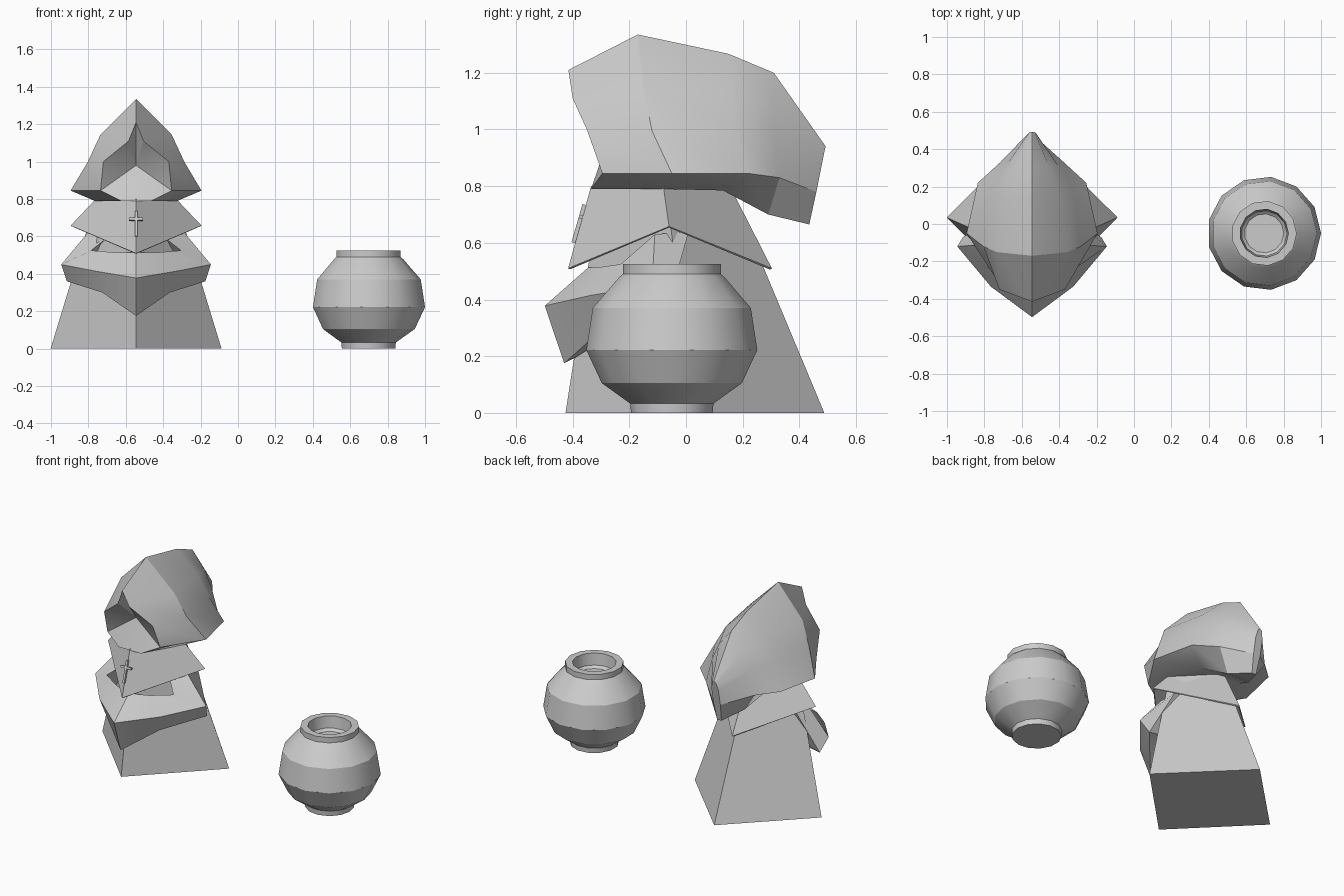
import bpy, bmesh, math
from mathutils import Matrix

if "Cube" in bpy.data.objects:
    bpy.data.objects.remove(bpy.data.objects["Cube"])

CX = -0.545  # figure centre line


def finish(name, bm, angle=30, at=(0, 0, 0)):
    bmesh.ops.recalc_face_normals(bm, faces=bm.faces)
    me = bpy.data.meshes.new(name)
    bm.to_mesh(me)
    bm.free()
    ob = bpy.data.objects.new(name, me)
    ob.location = at
    bpy.context.collection.objects.link(ob)
    if angle:
        bpy.ops.object.select_all(action='DESELECT')
        ob.select_set(True)
        bpy.context.view_layer.objects.active = ob
        bpy.ops.object.shade_smooth_by_angle(angle=math.radians(angle))
    return ob


def loft(rings, caps=(True, True)):
    """Join equal-length closed rings into a skin."""
    bm = bmesh.new()
    vs = [[bm.verts.new(p) for p in r] for r in rings]
    n = len(rings[0])
    for a, b in zip(vs, vs[1:]):
        for i in range(n):
            j = (i + 1) % n
            bm.faces.new((a[i], a[j], b[j], b[i]))
    if caps[0]:
        bm.faces.new(vs[0])
    if caps[1]:
        bm.faces.new(vs[-1])
    return bm


def flip(p):
    return (-p[0], p[1], p[2])


def diamond(half_x, y_front, y_side, y_back, z_front, z_side, z_back):
    return [(0, y_front, z_front), (half_x, y_side, z_side),
            (0, y_back, z_back), (-half_x, y_side, z_side)]


FIG = (CX, 0, 0)

# robe: four-sided leaning frustum
finish("robe", loft([diamond(.457, -.425, .035, .488, 0, 0, 0),
                     diamond(.21, -.30, -.075, .15, .81, .81, .81)]), 0, FIG)

# shoulder cape: thin flared shell with raised sides
cape = finish("shoulder_cape",
              loft([diamond(.215, -.335, -.08, .155, .80, .80, .80),
                    diamond(.35, -.416, -.06, .303, .51, .658, .51)],
                   (True, False)), 0, FIG)
sol = cape.modifiers.new("thickness", 'SOLIDIFY')
sol.thickness = .008

# sleeves: joined at the front, running back to both shoulders
shoulder = [(.24, .01, .64), (.25, -.11, .63), (.12, -.12, .62), (.10, 0, .62)]
elbow = [(.37, -.07, .36), (.40, -.12, .45), (.24, -.23, .525), (.27, -.08, .38)]
forearm = [(.18, -.29, .30), (.22, -.335, .415), (.12, -.30, .515), (.14, -.18, .32)]
hands = [(0, -.43, .175), (0, -.498, .378), (0, -.345, .513), (0, -.28, .25)]
half = [shoulder, elbow, forearm]
rings = half + [hands] + [[flip(p) for p in r] for r in reversed(half)]
finish("sleeves", loft(rings), 30, FIG)

# hood: half sections from face opening to the hanging tip
sections = [
    [(0, -.415, 1.21), (.04, -.40, 1.11), (.175, -.35, 1.0), (.19, -.295, .845), (.08, -.335, .79)],
    [(0, -.17, 1.335), (.19, -.15, 1.145), (.26, -.12, .995), (.35, -.05, .845), (.22, -.08, .79)],
    [(0, .15, 1.267), (.15, .15, 1.13), (.22, .17, 1.0), (.29, .22, .845), (.14, .13, .785)],
    [(0, .31, 1.2), (.09, .31, 1.09), (.14, .31, .98), (.17, .33, .83), (.08, .29, .70)],
    [(0, .493, .94), (.015, .49, .93), (.025, .48, .88), (.025, .46, .78), (.015, .435, .665)],
]
rings = [s + [flip(p) for p in reversed(s[1:])] for s in sections]
bm = loft(rings, (False, True))
bm.verts.ensure_lookup_table()
front = [bm.verts[i] for i in range(9)]
face = bm.verts.new((0, -.27, .98))
for i in range(9):
    bm.faces.new((front[i], front[(i + 1) % 9], face))
finish("hood", bm, 30, FIG)

# pendant cross lying on the cape front
bm = bmesh.new()
for size, z in (((.013, .014, .14), 0), ((.075, .014, .013), .025)):
    m = Matrix.Translation((0, 0, z)) @ Matrix.Diagonal((*size, 1))
    bmesh.ops.create_cube(bm, size=1, matrix=m)
cross = finish("pendant_cross", bm, 0, (CX, -.378, .668))
cross.rotation_euler.x = -.28

# pot: 13-sided lathe with a recessed mouth
profile = [(.145, 0), (.148, .033), (.249, .105), (.304, .222), (.281, .37),
           (.188, .478), (.174, .49), (.174, .525), (.13, .525), (.122, .45), (.105, .435)]
rings = [[(r * math.cos(i * math.tau / 13), r * math.sin(i * math.tau / 13), z)
          for i in range(13)] for r, z in profile]
finish("pot", loft(rings), 29, (.696, -.05, 0))
